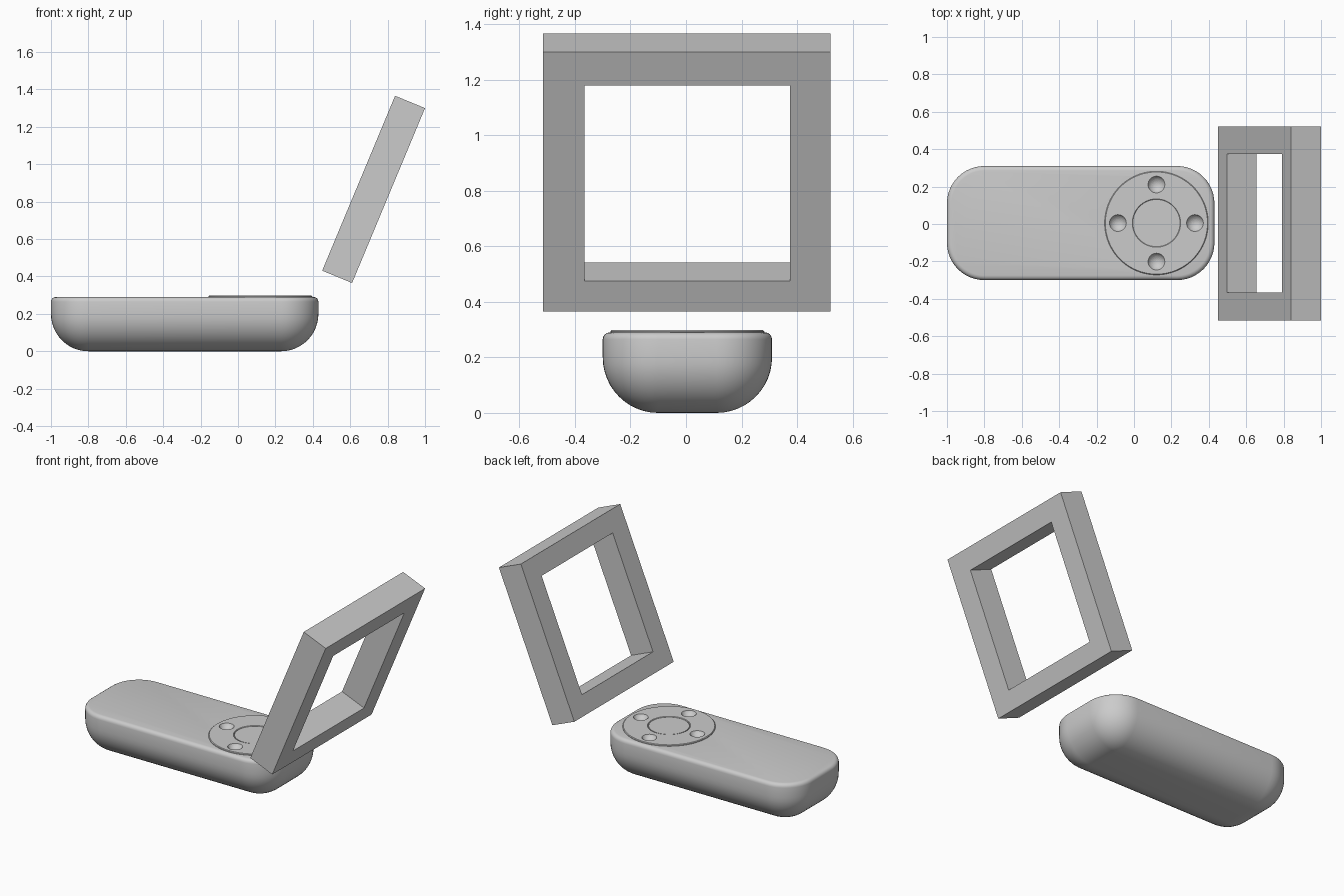
import bpy, bmesh
from math import pi, sin, cos, atan2
from mathutils import Vector, Matrix

if "Cube" in bpy.data.objects:
    bpy.data.objects.remove(bpy.data.objects["Cube"], do_unlink=True)

grey = bpy.data.materials.new("light grey")
grey.use_nodes = True
grey.diffuse_color = (0.6, 0.6, 0.6, 1)
grey.node_tree.nodes["Principled BSDF"].inputs["Base Color"].default_value = (0.6, 0.6, 0.6, 1)

CY = 0.005                      # shared centre line
DIAL = Vector((0.12, CY))       # dial centre


def make(name, bm):
    bmesh.ops.remove_doubles(bm, verts=bm.verts, dist=1e-5)
    bmesh.ops.recalc_face_normals(bm, faces=bm.faces)
    mesh = bpy.data.meshes.new(name)
    bm.to_mesh(mesh)
    bm.free()
    mesh.materials.append(grey)
    ob = bpy.data.objects.new(name, mesh)
    bpy.context.collection.objects.link(ob)
    return ob


def loft(bm, rings, closed=False):
    rings = [[bm.verts.new(p) for p in r] for r in rings]
    pairs = list(zip(rings, rings[1:]))
    if closed:
        pairs.append((rings[-1], rings[0]))
    for a, b in pairs:
        n = len(a)
        for i in range(n):
            j = (i + 1) % n
            bm.faces.new((a[i], a[j], b[j], b[i]))
    return rings


def smooth(ob):
    bpy.ops.object.select_all(action='DESELECT')
    ob.select_set(True)
    bpy.context.view_layer.objects.active = ob
    bpy.ops.object.shade_smooth_by_angle(angle=pi / 6)


def rounded_rect(inset, z, radius=0.2, steps=12):
    hx, hy = 0.715 - radius, 0.305 - radius
    r = max(radius - inset, 0)
    pts = []
    for q, (sx, sy) in enumerate(((1, 1), (-1, 1), (-1, -1), (1, -1))):
        for k in range(steps + 1):
            a = (q + k / steps) * pi / 2
            pts.append((-0.285 + sx * hx + r * cos(a), CY + sy * hy + r * sin(a), z))
    return pts


# Handle body: wide fillet below, small fillet above
TOP, FIL, LIP = 0.29, 0.2, 0.025
arc = [i / 12 * pi / 2 for i in range(13)]
profile = [(FIL * (1 - sin(a)), FIL * (1 - cos(a))) for a in arc]
profile += [(LIP * (1 - cos(a)), TOP - LIP + LIP * sin(a)) for a in arc[::3]]
bm = bmesh.new()
rings = loft(bm, [rounded_rect(i, z) for i, z in profile])
bm.faces.new(rings[-1])
h = 0.105                       # flat underside
bm.faces.new([bm.verts.new((x, y, 0)) for x, y in
              ((-0.8, CY - h), (-0.8, CY + h), (0.23, CY + h), (0.23, CY - h))])
bmesh.ops.dissolve_degenerate(bm, dist=1e-5, edges=bm.edges)
body = make("handle_body", bm)

# Dial ring standing slightly proud of the handle
section = [(0.126, 0.28), (0.126, 0.295), (0.129, 0.298),
           (0.273, 0.298), (0.277, 0.294), (0.277, 0.28)]
bm = bmesh.new()
loft(bm, [[(DIAL.x + r * cos(t * pi / 48), DIAL.y + r * sin(t * pi / 48), z)
           for t in range(96)] for r, z in section], closed=True)
ring = make("dial_ring", bm)

# Centre button
bm = bmesh.new()
bmesh.ops.create_cone(bm, cap_ends=True, segments=64, radius1=0.122, radius2=0.122, depth=0.02,
                      matrix=Matrix.Translation((DIAL.x, DIAL.y, 0.286)))
button = make("centre_button", bm)

# Four round dimples around the dial
bm = bmesh.new()
for k in range(4):
    a = k * pi / 2
    bmesh.ops.create_uvsphere(bm, u_segments=32, v_segments=20, radius=0.05, matrix=Matrix.Translation(
        (DIAL.x + 0.206 * cos(a), DIAL.y + 0.206 * sin(a), 0.32)))
cutter = make("dimple_cutter", bm)
cutter.hide_render = True
cutter.hide_viewport = True
for ob in (body, ring):
    mod = ob.modifiers.new("dimples", 'BOOLEAN')
    mod.operation = 'DIFFERENCE'
    mod.solver = 'EXACT'
    mod.object = cutter
for ob in (body, ring, button):
    smooth(ob)

# Tilted square frame: outer and inner loops bridged on both faces
low, up, across = Vector((0.61, 0, 0.365)), Vector((0.39, 0, 0.935)), Vector((-0.16, 0, 0.066))


def frame_loop(y0, y1, v0, v1, depth):
    return [low + up * v + across * depth + Vector((0, y, 0))
            for y, v in ((y0, v0), (y1, v0), (y1, v1), (y0, v1))]


outer, inner = (-0.515, 0.52, 0, 1), (-0.365, 0.375, 0.118, 0.872)
bm = bmesh.new()
loft(bm, [frame_loop(*outer, 0), frame_loop(*outer, 1),
          frame_loop(*inner, 1), frame_loop(*inner, 0)], closed=True)
make("tilted_frame", bm)
